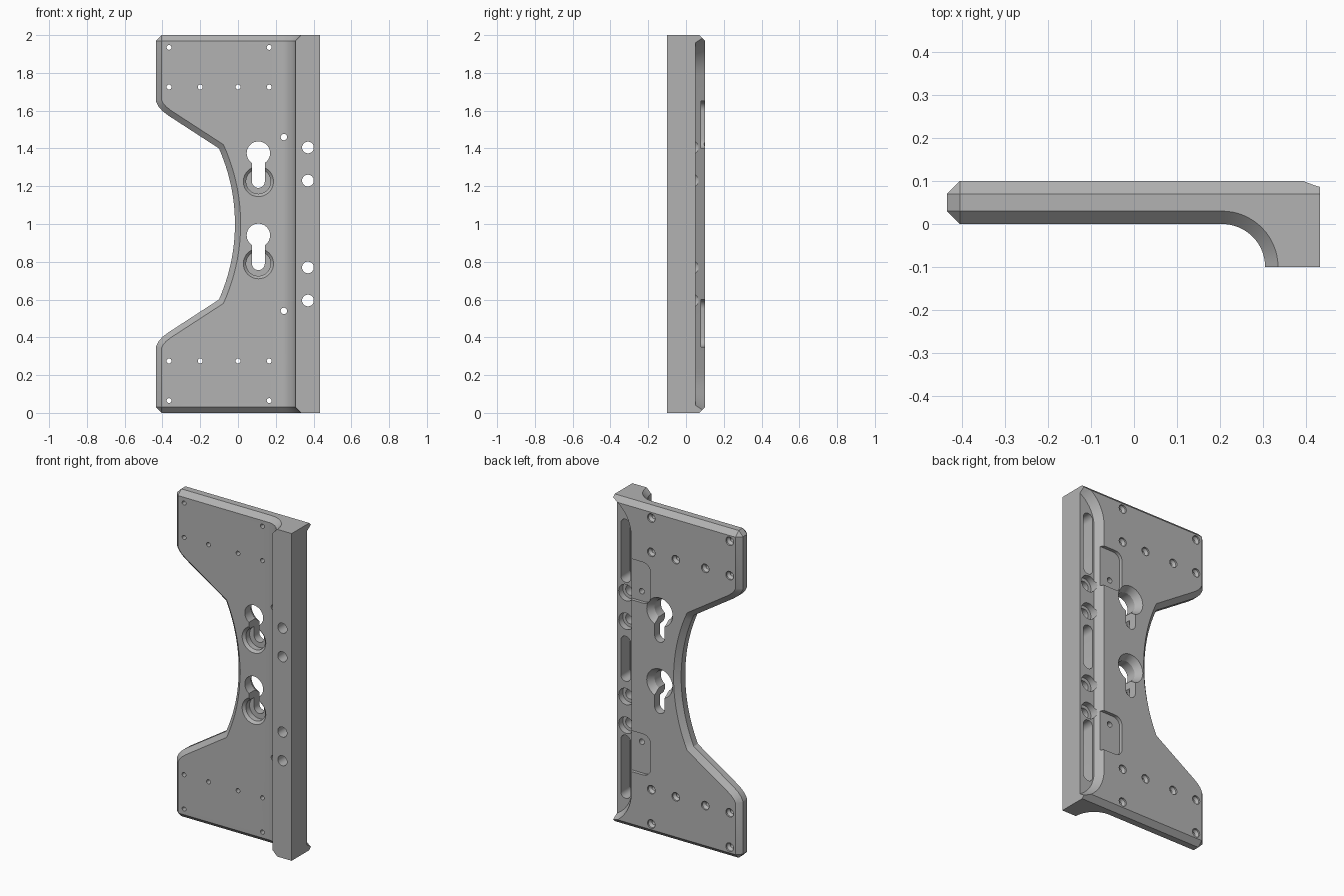
import bpy, bmesh, math
from mathutils import Vector

cube = bpy.data.objects.get("Cube")
if cube:
    bpy.data.objects.remove(cube, do_unlink=True)

grey = bpy.data.materials.new("machined_grey")
grey.use_nodes = True
colour = (0.45, 0.45, 0.45, 1)
grey.diffuse_color = colour
grey.node_tree.nodes["Principled BSDF"].inputs["Base Color"].default_value = colour


def loft(name, layers, axis="y"):
    """Solid through matching outlines stacked along an axis: [(height, points)]."""
    bm = bmesh.new()
    rings = []
    for h, pts in layers:
        rings.append([bm.verts.new((a, h, b) if axis == "y" else (a, b, h)) for a, b in pts])
    n = len(rings[0])
    for lo, hi in zip(rings, rings[1:]):
        for i in range(n):
            j = (i + 1) % n
            bm.faces.new((lo[i], lo[j], hi[j], hi[i]))
    bm.faces.new(rings[0])
    bm.faces.new(rings[-1])
    bmesh.ops.remove_doubles(bm, verts=bm.verts, dist=1e-5)
    bmesh.ops.recalc_face_normals(bm, faces=bm.faces)
    mesh = bpy.data.meshes.new(name)
    bm.to_mesh(mesh)
    bm.free()
    mesh.materials.append(grey)
    obj = bpy.data.objects.new(name, mesh)
    bpy.context.scene.collection.objects.link(obj)
    return obj


def arc(cx, cz, r, start, end, n=12):
    angles = [math.radians(start + (end - start) * i / n) for i in range(n + 1)]
    return [(cx + r * math.cos(t), cz + r * math.sin(t)) for t in angles]


def grow(points, d):
    """Offset a clockwise convex outline outwards by d with mitred corners."""
    out = []
    for i, p in enumerate(points):
        p = Vector(p)
        e1 = (p - Vector(points[i - 1])).normalized()
        e2 = (Vector(points[(i + 1) % len(points)]) - p).normalized()
        n1, n2 = Vector((-e1.y, e1.x)), Vector((-e2.y, e2.x))
        out.append(tuple(p + (n1 + n2) * d / (1 + n1.dot(n2))))
    return out


def cut(tool):
    tool.hide_render = True
    mod = bracket.modifiers.new("cut", "BOOLEAN")
    mod.operation, mod.solver, mod.object = "DIFFERENCE", "EXACT", tool
    bpy.context.view_layer.objects.active = bracket
    bpy.ops.object.modifier_apply(modifier=mod.name)
    bpy.data.objects.remove(tool, do_unlink=True)


def bore(x, z, steps, n=32):
    """Turned hole along y: steps of (y, radius)."""
    cut(loft("bore", [(y, arc(x, z, r, 0, 360 - 360 / n, n - 1)) for y, r in steps]))


def slot(x, z0, z1, r, y0, y1):
    pts = arc(x, z1, r, 0, 180) + arc(x, z0, r, 180, 360)
    cut(loft("slot", [(y0, pts), (y1, pts)]))


# Plate with filleted flange, chamfered at both ends
C = 0.03
def section(c):
    left = -0.435 + c
    return ([(left, C), (-0.405, c)] + arc(0.205, -0.1, 0.1 + c, 90, 0, 16)
            + [(0.433, -0.1), (0.433, 0.1 - c), (-0.405, 0.1 - c), (left, 0.1 - C)])

bracket = loft("mounting_bracket", [(0, section(C)), (C, section(0)),
                                    (2 - C, section(0)), (2, section(C))], "z")

# Waisted opening with chamfered rim
upper = [(-0.7, 1.9), (-0.447, 1.69), (-0.433, 1.645), (-0.42, 1.62), (-0.4, 1.598), (-0.37, 1.575)]
waist = arc(-1.0, 1.0, 0.984, 24, -24, 24)
opening = upper + waist + [(x, 2 - z) for x, z in reversed(upper)]
cut(loft("opening", [(-0.01, grow(opening, 0.04)), (C, opening),
                     (0.1 - C, opening), (0.11, grow(opening, 0.04))]))

# Stepped channel along the back of the flange
def channel(r):
    return arc(0.53, 1.785, r, 100, 180) + arc(0.53, 0.215, r, 180, 260)

cut(loft("channel", [(0.05, channel(0.2)), (0.11, channel(0.236))]))

# Mirrored features: pockets, long slots, flange holes and screw holes
screws = [(-0.365, 1.935), (0.165, 1.935)] + [(x, 1.725) for x in (-0.365, -0.2, 0, 0.165)]
for side in (1, -1):
    def flip(z):
        return 1 + side * (z - 1)

    pocket = [(0.34, 1.4), (0.34, 1.65)] + arc(0.22, 1.6, 0.05, 90, 180, 8) + arc(0.22, 1.45, 0.05, 180, 270, 8)
    pocket = [(x, flip(z)) for x, z in pocket]
    cut(loft("pocket", [(0.08, pocket), (0.12, pocket)]))
    bore(0.243, flip(1.46), [(-0.02, 0.017), (0.12, 0.017)], 20)
    slot(0.373, *sorted((flip(1.5), flip(1.82))), 0.033, -0.04, 0.12)
    for z in (1.405, 1.23):
        bore(0.37, flip(z), [(-0.12, 0.031), (0.01, 0.031), (0.011, 0.05), (0.12, 0.05)])
    for x, z in screws:
        bore(x, flip(z), [(-0.02, 0.013), (0.075, 0.013), (0.09, 0.026), (0.12, 0.026)], 20)

slot(0.373, 0.895, 1.105, 0.033, -0.04, 0.12)

# Keyholes: round entry flared at the back, slot, and counterbore at the front
for z in (1.375, 0.94):
    bore(0.108, z, [(-0.02, 0.062), (0.06, 0.062), (0.11, 0.094)], 40)
    bore(0.108, z - 0.15, [(-0.01, 0.09), (0.015, 0.065), (0.05, 0.065)], 40)
    slot(0.108, z - 0.15, z, 0.034, -0.02, 0.12)

bpy.ops.object.select_all(action="DESELECT")
bracket.select_set(True)
bpy.context.view_layer.objects.active = bracket
bpy.ops.object.shade_smooth_by_angle(angle=math.radians(25))
